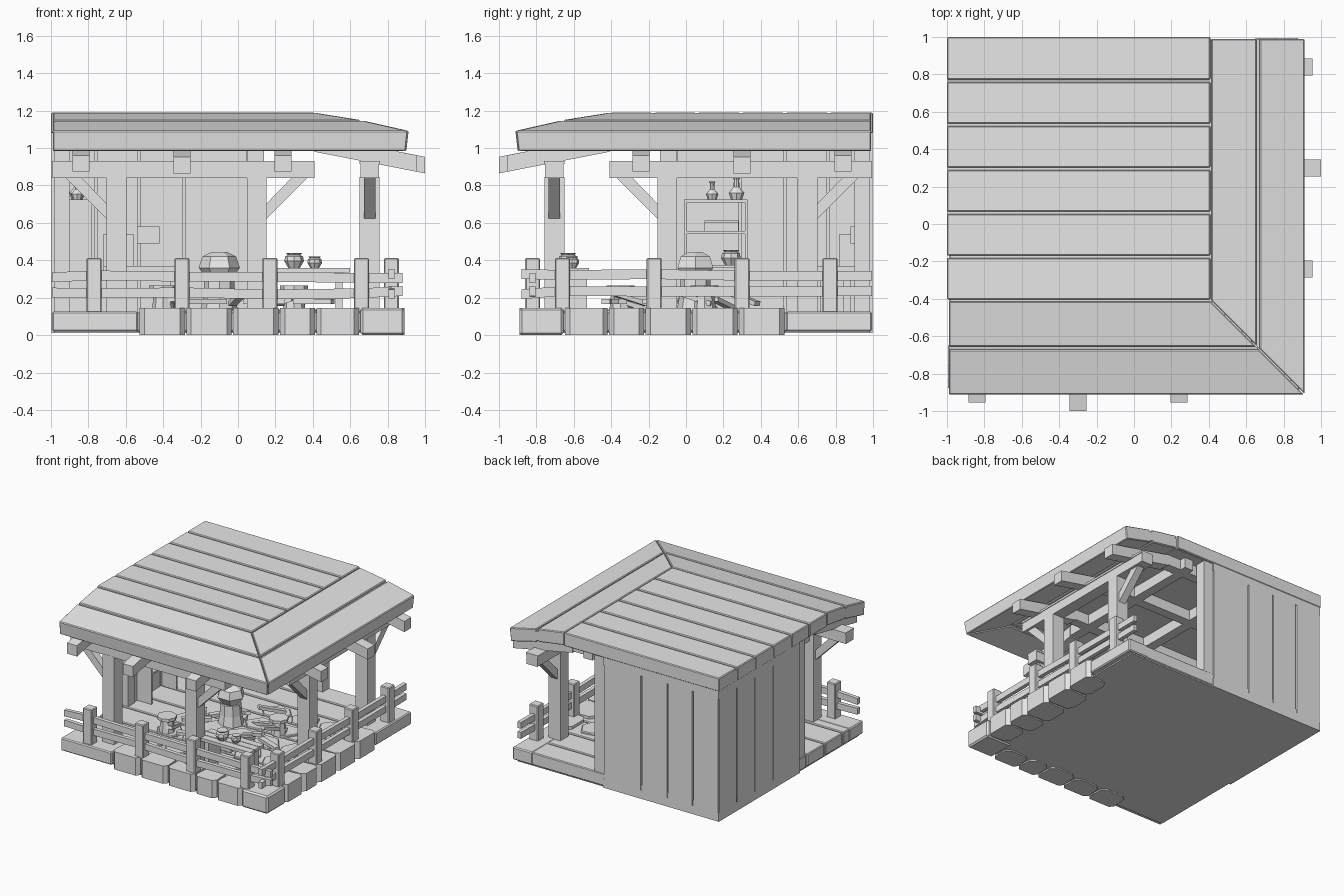
import bpy, bmesh, math, random
from mathutils import Vector, Matrix

if "Cube" in bpy.data.objects:
    bpy.data.objects.remove(bpy.data.objects["Cube"], do_unlink=True)
random.seed(4)

grey = bpy.data.materials.new("plain_grey")
grey.use_nodes = True
grey.diffuse_color = (0.8, 0.8, 0.8, 1)
grey.node_tree.nodes["Principled BSDF"].inputs["Base Color"].default_value = (0.8, 0.8, 0.8, 1)


def finish(name, bm, bevel=0):
    bmesh.ops.recalc_face_normals(bm, faces=bm.faces)
    mesh = bpy.data.meshes.new(name)
    bm.to_mesh(mesh)
    bm.free()
    mesh.materials.append(grey)
    ob = bpy.data.objects.new(name, mesh)
    bpy.context.collection.objects.link(ob)
    if bevel:
        mod = ob.modifiers.new("soft_edges", "BEVEL")
        mod.width, mod.segments = bevel, 1
    return ob


def flip(p):
    # The building is symmetric about its diagonal: front side <-> right side
    return Vector((-p[1], -p[0], p[2]))


def loft(name, ring_a, ring_b, swap=False, bevel=0):
    bm = bmesh.new()
    rings = [[bm.verts.new(flip(p) if swap else p) for p in r] for r in (ring_a, ring_b)]
    n = len(ring_a)
    for r in rings:
        bm.faces.new(r)
    for i in range(n):
        j = (i + 1) % n
        bm.faces.new((rings[0][i], rings[0][j], rings[1][j], rings[1][i]))
    return finish(name, bm, bevel)


def box(name, x, y, z, swap=False, bevel=0):
    ring = lambda h: [(x[0], y[0], h), (x[1], y[0], h), (x[1], y[1], h), (x[0], y[1], h)]
    return loft(name, ring(z[0]), ring(z[1]), swap, bevel)


def turned(name, at, profile, sides=8):
    # Low-poly vessel from (radius, height) pairs
    bm = bmesh.new()
    rings = []
    for r, h in profile:
        rings.append([bm.verts.new((at[0] + r * math.cos(k * math.tau / sides),
                                    at[1] + r * math.sin(k * math.tau / sides), at[2] + h))
                      for k in range(sides)])
    for a, b in zip(rings, rings[1:]):
        for k in range(sides):
            j = (k + 1) % sides
            bm.faces.new((a[k], a[j], b[j], b[k]))
    bm.faces.new(rings[0])
    bm.faces.new(rings[-1])
    return finish(name, bm)


def loose_board(name, at, size, turn, tilt=0):
    ob = box(name, *[(-s / 2, s / 2) for s in size])
    ob.data.transform(Matrix.Translation(at) @ Matrix.Rotation(turn, 4, "Z") @ Matrix.Rotation(tilt, 4, "Y"))
    return ob


PLANK, GAP = 0.235, 0.006

# Floor slab and floor planks
box("floor_slab", (-0.98, 0.84), (-0.84, 0.98), (0.01, 0.105))
y = -0.86
while y < 0.98:
    box("floor_plank", (-0.99, 0.86), (y + GAP, min(y + PLANK, 0.995) - GAP), (0.02, 0.122), bevel=0.006)
    y += PLANK

# Corner stone, then a row of edge stones along both open sides
box("corner_stone", (0.655, 0.89), (-0.89, -0.655), (0, 0.145), bevel=0.012)
cuts = [-0.53, -0.28, -0.03, 0.22, 0.415, 0.65]
for swap in (False, True):
    for a, b in zip(cuts, cuts[1:]):
        deep = -0.69 + random.uniform(-0.03, 0.03)
        out, tip = -0.89, 0.03
        ring = [(a + tip, out), (b - tip, out), (b - 0.004, out + tip), (b - 0.012, deep - tip),
                (b - 0.05, deep), (a + 0.05, deep), (a + 0.012, deep - tip), (a + 0.004, out + tip)]
        loft("edge_stone", [(*p, 0) for p in ring], [(*p, 0.145) for p in ring], swap)
    box("edge_sill", (-0.995, -0.535), (-0.88, -0.7), (0.02, 0.125), swap, 0.008)

# Irregular paving inside the open corner
for i in range(5):
    for j in range(5):
        if i + (4 - j) < 2:
            continue
        cx, cy = -0.4 + i * 0.24, -0.56 + j * 0.24
        ring = []
        for k in range(6):
            a, r = (k + random.uniform(-0.2, 0.2)) * math.tau / 6, random.uniform(0.1, 0.125)
            ring.append((cx + r * math.cos(a), cy + r * math.sin(a)))
        loft("paving_stone", [(*p, 0.11) for p in ring], [(*p, 0.138) for p in ring], bevel=0.006)

# Two board walls meeting at the back corner, each with an end post
seams = [-0.995, -0.76, -0.53, -0.29, 0.055]
for swap in (False, True):
    box("wall_core", (-0.98, 0.05), (0.925, 0.98), (0.02, 1.15), swap)
    for a, b in zip(seams, seams[1:]):
        box("wall_board", (a + GAP, b - GAP), (0.91, 0.996), (0.08, 1.02), swap)
    box("wall_foot", (-0.995, 0.055), (0.915, 0.996), (0.01, 0.081), swap)
    box("wall_head", (-0.995, 0.055), (0.915, 0.996), (1.019, 1.17), swap)
    box("wall_end_post", (0.05, 0.14), (0.9, 0.985), (0.12, 1.09), swap)

# Flat roof planks
for i in range(6):
    top = 1.0 - i * PLANK
    box("roof_plank", (-1.0, 0.408), (top - PLANK + GAP, top - (GAP if i else 0)), (1.08, 1.19), bevel=0.006)
box("roof_underlay", (-0.985, 0.42), (-0.42, 0.985), (1.075, 1.165))

# Two sloping rows around the open sides, mitred at the hip
rows = {"upper": [(0.415, 1.188), (0.655, 1.15), (0.648, 1.045), (0.415, 1.08)],
        "seam": [(0.64, 1.135), (0.68, 1.125), (0.68, 1.05), (0.64, 1.06)],
        "lower": [(0.672, 1.146), (0.912, 1.092), (0.9, 0.983), (0.665, 1.04)]}
for swap in (False, True):
    for label, prof in rows.items():
        loft("roof_" + label + "_row", [(-0.99, -d, z) for d, z in prof],
             [(d - 0.003, -d, z) for d, z in prof], swap, 0 if label == "seam" else 0.006)

# Posts, beams, braces and rafters of both open sides
for swap in (False, True):
    box("eave_beam", (-0.995, 0.41), (-0.755, -0.655), (0.84, 0.915), swap)
    box("eave_cap", (-0.995, 0.41), (-0.76, -0.65), (0.915, 0.932), swap)
    for px, way in ((-0.65, -1), (0.1, 1)):
        box("tall_post", (px - 0.053, px + 0.053), (-0.757, -0.65), (0.12, 0.845), swap)
        line = [(0.04, 0.61), (0.04, 0.69), (0.19, 0.845), (0.275, 0.845)]
        loft("post_brace", [(px + way * u, -0.735, z) for u, z in line],
             [(px + way * u, -0.675, z) for u, z in line], swap)
    for rx, end in ((-0.84, 0.955), (-0.3, 1.0), (0.24, 0.955)):
        drop = (end - 0.41) * 0.19
        side = [(0.41, 1.07), (end, 1.065 - drop), (end, 0.977 - drop), (0.41, 0.98)]
        loft("rafter", [(rx - 0.045, -d, z) for d, z in side],
             [(rx + 0.045, -d, z) for d, z in side], swap)
        box("ceiling_joist", (rx - 0.04, rx + 0.04), (-0.415, 0.93), (0.99, 1.078), swap)

# Fence: square posts and two slightly uneven rails
stakes = [-0.77, -0.3, 0.17, 0.66]
for swap in (False, True):
    for fx in stakes:
        box("fence_post", (fx - 0.04, fx + 0.04), (-0.86, -0.78), (0.12, 0.412), swap, 0.006)
    for level in (0.225, 0.315):
        ends = [-0.995] + stakes + [0.88]
        heights = [level + random.uniform(-0.01, 0.012) for e in ends]
        for k in range(len(ends) - 1):
            ring = lambda n: [(ends[n], -0.82 + u, heights[n] + v) for u, v in
                              ((-0.016, -0.026), (0.016, -0.026), (0.016, 0.026), (-0.016, 0.026))]
            loft("fence_rail", ring(k), ring(k + 1), swap)

# Bench with two pots near the open corner
for k in range(3):
    box("bench_board", (0.12, 0.6), (-0.7 + k * 0.062, -0.643 + k * 0.062), (0.335, 0.36))
for bx in (0.17, 0.52):
    box("bench_leg", (bx, bx + 0.04), (-0.68, -0.53), (0.13, 0.336))
pot = [(0.032, 0), (0.052, 0.035), (0.048, 0.06), (0.034, 0.068), (0.044, 0.08)]
turned("large_pot", (0.3, -0.63, 0.36), pot)
turned("small_pot", (0.41, -0.61, 0.36), [(r * 0.75, h * 0.75) for r, h in pot])

# Wall shelf with bottles and a rolled bundle
for sz in (0.36, 0.54, 0.71):
    box("shelf_board", (-0.92, -0.78), (-0.01, 0.33), (sz, sz + 0.016))
for sy in (-0.01, 0.315):
    box("shelf_side", (-0.92, -0.78), (sy, sy + 0.016), (0.12, 0.71))
flask = [(0.03, 0), (0.042, 0.035), (0.016, 0.065), (0.014, 0.105), (0.024, 0.12)]
turned("tall_bottle", (-0.86, 0.27, 0.726), flask)
turned("short_bottle", (-0.86, 0.14, 0.726), [(r * 0.8, h * 0.8) for r, h in flask])
for k in range(3):
    loose_board("rolled_bundle", (-0.88 + k * 0.03, 0.19, 0.58 + 0.01 * (k % 2)), (0.03, 0.18, 0.045), 0)
turned("shelf_pot", (-0.85, 0.24, 0.376), pot)

# Workbench at the back wall with a hanging sign
box("workbench_top", (-0.72, -0.3), (0.7, 0.9), (0.34, 0.37))
for wx in (-0.7, -0.36):
    for wy in (0.72, 0.84):
        box("workbench_leg", (wx, wx + 0.04), (wy, wy + 0.04), (0.12, 0.341))
box("wall_sign", (-0.54, -0.42), (0.88, 0.912), (0.49, 0.58))
box("tool_block", (-0.72, -0.56), (0.82, 0.9), (0.37, 0.54))

# Work block on a stump, with loose boards around it
turned("stump", (-0.1, 0.05, 0.13), [(0.1, 0), (0.085, 0.08), (0.08, 0.17)])
turned("work_block", (-0.1, 0.05, 0.29), [(0.06, 0), (0.11, 0.07), (0.09, 0.13), (0.04, 0.155)], 6)
for k in range(14):
    a, r = k * 2.4, 0.2 + 0.018 * k
    loose_board("loose_board", (-0.02 + r * math.cos(a), -0.08 + r * math.sin(a), 0.16 + 0.02 * (k % 3)),
                (0.22, 0.045, 0.025), a * 1.7, 0.3 * (k % 3 - 1))
for sx, sy in ((0.3, 0.1), (-0.4, -0.35)):
    turned("stool", (sx, sy, 0.13), [(0.06, 0), (0.05, 0.1), (0.075, 0.11), (0.075, 0.135)])
